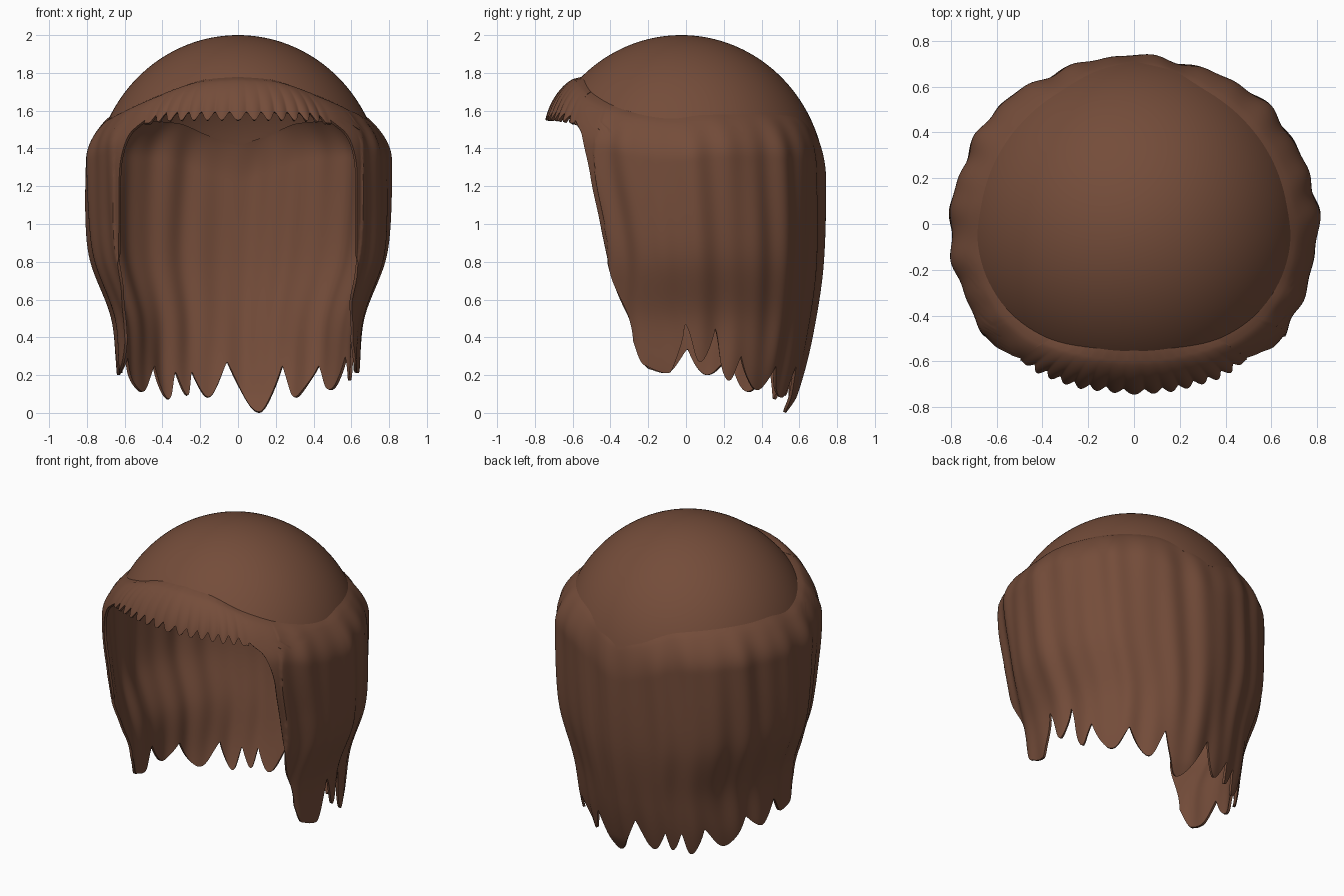
import bpy, bmesh
from math import sin, cos, asin, acos, pi, radians, degrees
from mathutils import Vector

cube = bpy.data.objects.get("Cube")
if cube:
    bpy.data.objects.remove(cube)

hair = bpy.data.materials.new("brown_hair")
hair.use_nodes = True
BROWN = (0.175, 0.073, 0.042, 1)
hair.diffuse_color = BROWN
hair.node_tree.nodes["Principled BSDF"].inputs["Base Color"].default_value = BROWN
hair.node_tree.nodes["Principled BSDF"].inputs["Roughness"].default_value = 0.7

HEAD = Vector((0, 0, 1.2))
SQUARE = 2.2       # squareness of the front half of the hanging hair
LIP = 1.53         # height of the top of the face opening
SIDE = 111         # angle from the back to the front edge of the side hair
TEETH = 15         # scallops along the fringe

# Profiles: (height, half width), (height, depth)
WIDTH = [(0, .6), (.2, .635), (.5, .66), (.8, .765), (1, .79), (1.4, .795), (1.8, .79)]
BACK = [(0, .53), (.1, .58), (.4, .655), (.8, .715), (1.4, .73), (1.8, .73)]
FRONT = [(0, .68), (.3, .68), (.5, .7), (.8, .65), (1, .68), (1.25, .75),
         (1.4, .765), (1.55, .725), (1.8, .71)]
# Seam height by angle from the back
SEAM = [(0, 1.45), (12, 1.5), (28, 1.57), (80, 1.58), (95, 1.56),
        (115, 1.6), (140, 1.69), (160, 1.76), (180, 1.78)]
# Lock tips and notches by angle from the back
LOCKS = [(-SIDE, .38), (-103, .23), (-97, .21), (-89, .34), (-80, .2), (-69, .29),
         (-57, .11), (-44, .25), (-37, .07), (-31, .22), (-26, .09), (-22, .22),
         (-15, .08), (-5, .27), (11, .0), (21, .25), (30, .08), (41, .25), (52, .12),
         (63, .3), (69, .17), (76, .45), (83, .27), (89, .48), (96, .21),
         (105, .25), (SIDE, .38)]


def segment(points, x):
    x = min(max(x, points[0][0]), points[-1][0])
    i = 0
    while i < len(points) - 2 and x > points[i + 1][0]:
        i += 1
    return i, (x - points[i][0]) / (points[i + 1][0] - points[i][0])


def curve(points, x):
    """Smooth interpolation through the points."""
    i, t = segment(points, x)

    def slope(j):
        a, b = points[max(j - 1, 0)], points[min(j + 1, len(points) - 1)]
        return (b[1] - a[1]) / (b[0] - a[0])
    (x0, y0), (x1, y1) = points[i], points[i + 1]
    s = t * t * (3 - 2 * t)
    w = x1 - x0
    return (y0 + (y1 - y0) * s + w * slope(i) * t * (1 - t) ** 2
            - w * slope(i + 1) * t * t * (1 - t))


def lock_end(deg):
    """Rounded tips with sharp notches."""
    i, t = segment(LOCKS, deg)
    a, b = LOCKS[i][1], LOCKS[i + 1][1]
    if a < b:
        a, b, t = b, a, 1 - t
    return a + (b - a) * sin(t * pi / 2)


def seam(a):
    return curve(SEAM, abs(degrees(a)))


def section(a, rx, ry, square):
    """Point of a rounded section; angle 0 is the back."""
    s, c = sin(a), cos(a)
    p = 2 / square
    return (rx * abs(s) ** p * (1 if s > 0 else -1),
            ry * abs(c) ** p * (1 if c > 0 else -1))


def cap_point(a, z):
    r = max(0, 1 - ((z - 1.2) / .8) ** 2) ** .5
    x, y = section(a, .765 * r, .765 * r, 2.04)
    return x, y - .025


def drape_point(a, z, rib=0):
    """Hair that leaves the cap at the seam and hangs in folds."""
    top = seam(a)
    depth = max(0, top - z)
    # The front puffs out faster than the back
    k = sin(pi / 2 * min(1, depth / .23)) ** (.8 + .3 * min(0, cos(a)))
    cx, cy = cap_point(a, top)
    if cos(a) > 0:
        bx, by = section(a, curve(WIDTH, z), curve(BACK, z), 2.06)
    else:
        bx, by = section(a, curve(WIDTH, z), curve(FRONT, z), SQUARE)
    fold = (.008 * sin(17 * a + 1.6 * sin(2.2 * z))
            + .006 * sin(27 * a - 2 * z + 1)
            + .008 * sin(8 * a + 1.5 * z))
    if cos(a) < -.6:
        fold *= .3
    f = .997 + k * (.008 + fold + rib)
    return (cx + (bx - cx) * k) * f, (cy + (by - cy) * k) * f, z


def opening_angle(z):
    """Angle at which the side hair stops and the face opening begins."""
    edge = .5
    if z < LIP:
        h = max(0, (z - 1.25) / (LIP - 1.25))
        edge += min(.125, .085 + .05 * z) * (1 - h * h) ** .5
    return pi - asin(min(1, edge / curve(WIDTH, z)) ** (SQUARE / 2))


def sheet(name, cols, rows, point, thickness):
    """Grid of points made into a smooth shell, thickened inwards."""
    bm = bmesh.new()
    grid = [[bm.verts.new(point(i / cols, j / rows)) for j in range(rows + 1)]
            for i in range(cols + 1)]
    for i in range(cols):
        for j in range(rows):
            bm.faces.new((grid[i][j], grid[i][j + 1], grid[i + 1][j + 1], grid[i + 1][j]))
    bmesh.ops.remove_doubles(bm, verts=bm.verts, dist=.00005)
    bm.normal_update()
    # Make the outside face away from the middle of the head
    if sum(f.normal.dot(f.calc_center_median() - HEAD) * f.calc_area() for f in bm.faces) < 0:
        bmesh.ops.reverse_faces(bm, faces=bm.faces)
    mesh = bpy.data.meshes.new(name)
    bm.to_mesh(mesh)
    bm.free()
    mesh.materials.append(hair)
    ob = bpy.data.objects.new(name, mesh)
    bpy.context.collection.objects.link(ob)
    bpy.ops.object.select_all(action='DESELECT')
    ob.select_set(True)
    bpy.context.view_layer.objects.active = ob
    mod = ob.modifiers.new("thickness", 'SOLIDIFY')
    mod.thickness = thickness
    mod.offset = -1
    bpy.ops.object.modifier_apply(modifier=mod.name)
    bpy.ops.object.shade_smooth_by_angle(angle=radians(50))


# Smooth crown, tucked slightly under the seam
def crown(u, v):
    a = (u * 2 - 1) * pi
    z = 1.2 + .8 * cos(v * acos((seam(a) - .03 - 1.2) / .8))
    x, y = cap_point(a, z)
    return x, y, z


# Side and back hair ending in pointed locks
def long_hair(u, v):
    u = u * 2 - 1
    end = lock_end(u * SIDE)
    a = u * opening_angle(1.5)
    for _ in range(4):
        z = seam(a) + (end - seam(a)) * v
        a = u * opening_angle(z)
    return drape_point(a, z)


# Short pleated fringe with a scalloped lower edge
def short_fringe(u, v):
    w = u * 2 - 1
    pleat = abs(sin(TEETH * pi * u)) ** 1.3
    fade = min(1, (1 - abs(w)) * 6)
    end = LIP + .02 * (1 - w ** 4) + .045 * (1 - pleat) * fade
    a = pi
    for _ in range(4):
        z = seam(a) + (end - seam(a)) * v
        a = pi - abs(w) * (pi - opening_angle(z))
    if w < 0:
        a = -a
    return drape_point(a, z, .018 * pleat * v * fade)


sheet("crown", 128, 32, crown, .02)
sheet("side_and_back_hair", 420, 70, long_hair, .015)
sheet("fringe", TEETH * 14, 18, short_fringe, .02)
